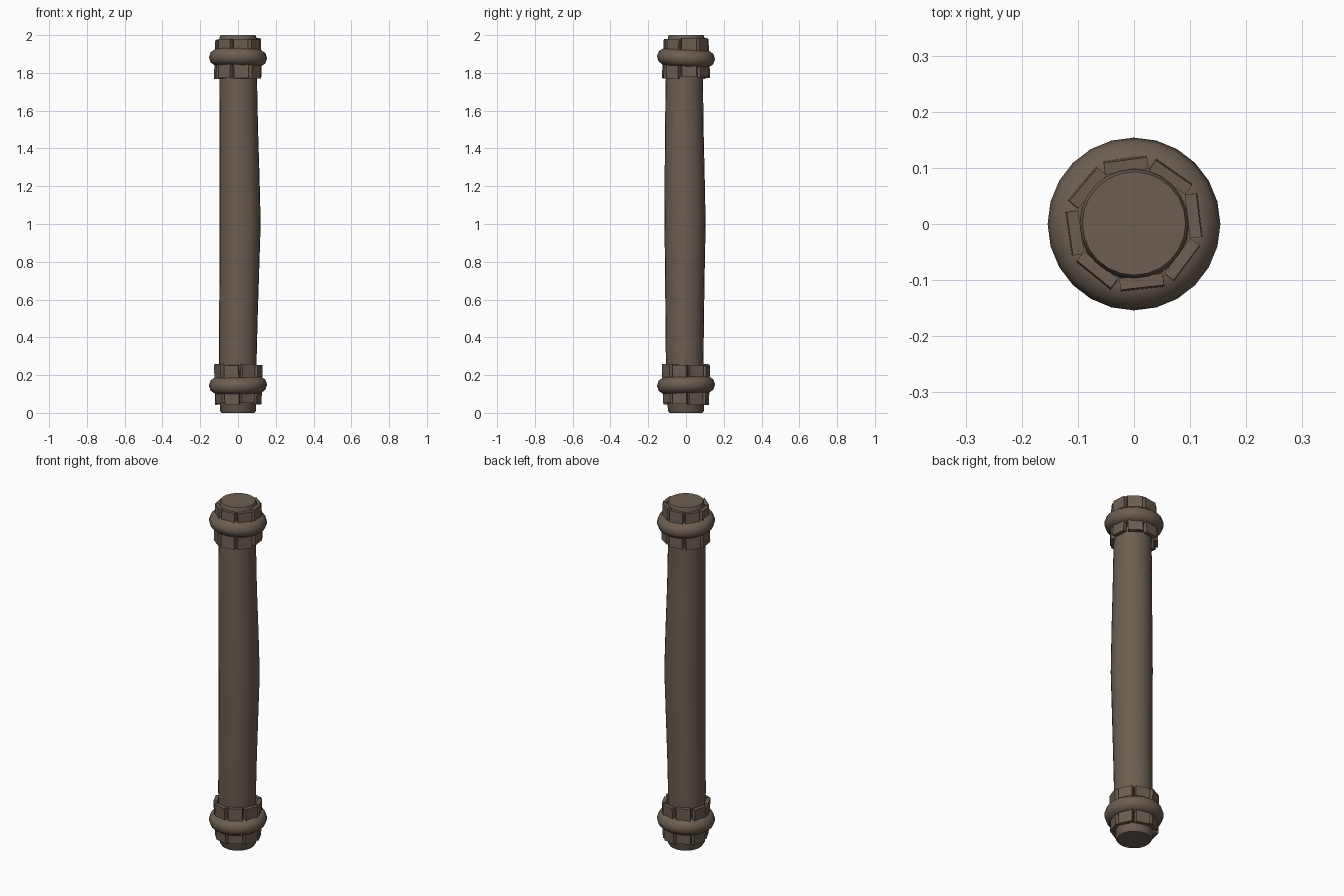
import bpy, bmesh, math, random
from mathutils import Matrix, Vector

if "Cube" in bpy.data.objects:
    bpy.data.objects.remove(bpy.data.objects["Cube"])

random.seed(4)

brown = bpy.data.materials.new("weathered brown")
brown.diffuse_color = (0.15, 0.112, 0.083, 1)
brown.use_nodes = True
brown.node_tree.nodes["Principled BSDF"].inputs["Base Color"].default_value = brown.diffuse_color


def finish(name, bm, smooth=None):
    bmesh.ops.recalc_face_normals(bm, faces=bm.faces[:])
    me = bpy.data.meshes.new(name)
    bm.to_mesh(me)
    bm.free()
    ob = bpy.data.objects.new(name, me)
    bpy.context.collection.objects.link(ob)
    me.materials.append(brown)
    if smooth:
        bpy.ops.object.select_all(action='DESELECT')
        ob.select_set(True)
        bpy.context.view_layer.objects.active = ob
        bpy.ops.object.shade_smooth_by_angle(angle=math.radians(smooth))
    return ob


def skin(bm, loops, closed):
    n = len(loops[0])
    pairs = list(zip(loops, loops[1:]))
    if closed:
        pairs.append((loops[-1], loops[0]))
    for a, b in pairs:
        for i in range(n):
            j = (i + 1) % n
            bm.faces.new((a[i], a[j], b[j], b[i]))


# Shaft: slightly bent, with a gentle bulge; (z, radius, centre x, centre y)
sections = [(0, .088, 0, 0), (.012, .096, 0, 0), (.3, .100, -.001, -.007),
            (.5, .102, .002, -.007), (.75, .105, .007, -.006),
            (1.0, .109, .011, -.005), (1.25, .106, .008, -.007),
            (1.5, .102, .004, -.009), (1.75, .099, .002, -.009),
            (1.988, .097, 0, .001), (2.0, .092, 0, .001)]
bm = bmesh.new()
loops = []
for z, r, cx, cy in sections:
    loops.append([bm.verts.new((cx + r * math.cos(i * math.tau / 24),
                                cy + r * math.sin(i * math.tau / 24), z))
                  for i in range(24)])
skin(bm, loops, False)
bm.faces.new(loops[0])
bm.faces.new(loops[-1])
finish("pipe_shaft", bm, 35)


# Collar rings: slightly tilted round bands
def ring(name, z, tilt_x, tilt_y):
    bm = bmesh.new()
    loops = []
    for i in range(24):
        a = i * math.tau / 24
        loops.append([])
        for k in range(10):
            b = k * math.tau / 10
            d = .106 + .048 * math.cos(b)
            loops[-1].append(bm.verts.new((d * math.cos(a), d * math.sin(a),
                                           .046 * math.sin(b))))
    skin(bm, loops, True)
    rot = Matrix.Rotation(tilt_x, 4, 'X') @ Matrix.Rotation(tilt_y, 4, 'Y')
    bmesh.ops.transform(bm, matrix=Matrix.Translation((0, 0, z)) @ rot, verts=bm.verts[:])
    finish(name, bm, 50)


ring("lower_ring", .147, .03, -.02)
ring("upper_ring", 1.88, -.06, .02)


# Plates held under each ring, flaring towards the middle of the shaft
def plates(name, z, start, flare):
    bm = bmesh.new()
    for i in range(8):
        m = (Matrix.Rotation(math.radians(start + 45 * i), 4, 'Z')
             @ Matrix.Translation((.109, 0, z + random.uniform(-.006, .006)))
             @ Matrix.Rotation(flare + random.uniform(-.02, .02), 4, 'Y')
             @ Matrix.Rotation(random.uniform(-.03, .03), 4, 'X')
             @ Matrix.Rotation(random.uniform(-.06, .06), 4, 'Z')
             @ Matrix.Diagonal((.021, .078, .207, 1)))
        bmesh.ops.create_cube(bm, size=1, matrix=m)
    finish(name, bm)


plates("lower_plates", .151, 28, .04)
plates("upper_plates", 1.876, 8, -.04)
